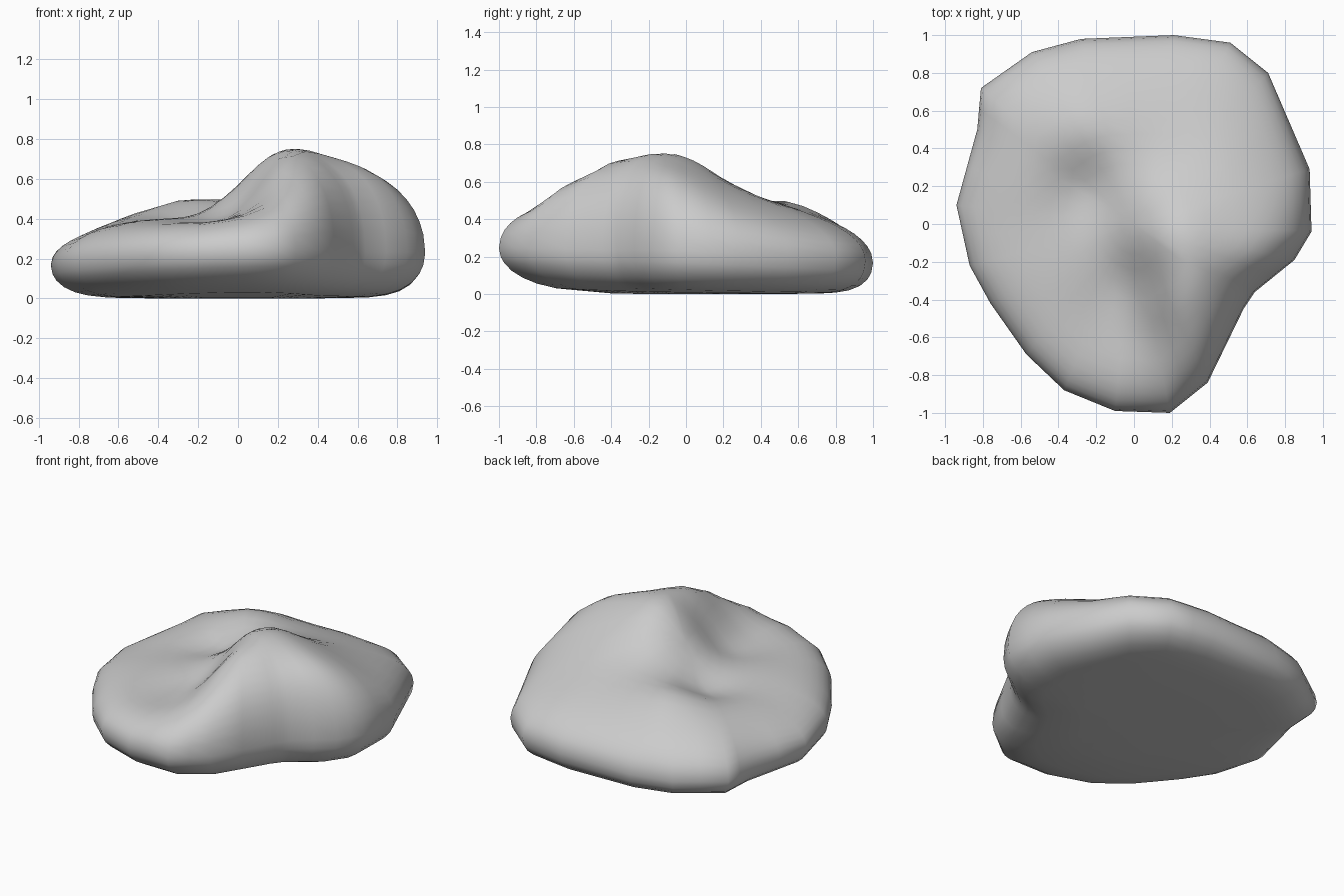
import bpy, bmesh, math

if "Cube" in bpy.data.objects:
    bpy.data.objects.remove(bpy.data.objects["Cube"])

# Widest outline of the boulder, seen from the top
OUTLINE = [(-.94, .10), (-.87, -.22), (-.76, -.42), (-.57, -.69), (-.37, -.88),
           (-.10, -.99), (.19, -1.0), (.39, -.84), (.58, -.45), (.64, -.36),
           (.85, -.19), (.94, -.04), (.93, .29), (.71, .80), (.51, .96),
           (.21, 1.0), (-.28, .98), (-.54, .91), (-.81, .72), (-.83, .50)]

# Sparse height marks of the top: x, y, z (peak, ridges, pit, lobes)
MARKS = [(.25, -.18, .745), (.5, -.1, .71), (.77, .02, .62), (0, 0, .57),
         (-.12, .1, .46), (-.25, .18, .39), (-.27, .5, .50), (-.27, .34, .45),
         (.2, .07, .69), (.25, .22, .60), (.2, .42, .51), (.5, .4, .51),
         (.75, .35, .48), (.4, .7, .43), (0, .75, .43), (-.1, .92, .39),
         (-.3, .75, .44), (-.55, .5, .43), (-.7, .65, .39), (-.6, .2, .40),
         (-.8, .1, .35), (-.4, 0, .39), (-.6, -.3, .39), (-.3, -.3, .40),
         (-.35, -.7, .40), (0, -.3, .47), (.05, -.6, .45), (.25, -.4, .70),
         (.28, -.7, .59), (.2, -.87, .50), (-.1, -.85, .42), (.45, -.35, .70),
         (.62, -.2, .70), (.6, .8, .40), (.12, -.12, .68), (.4, -.24, .73)]


def kernel(x, y, m):
    return math.sqrt((x - m[0]) ** 2 + (y - m[1]) ** 2 + .025)


def solve(rows):
    """Gauss-Jordan elimination of an augmented system."""
    n = len(rows)
    for i in range(n):
        p = max(range(i, n), key=lambda r: abs(rows[r][i]))
        rows[i], rows[p] = rows[p], rows[i]
        for r in range(n):
            if r != i:
                f = rows[r][i] / rows[i][i]
                rows[r] = [a - f * b for a, b in zip(rows[r], rows[i])]
    return [rows[i][n] / rows[i][i] for i in range(n)]


BASE = .4
WEIGHTS = solve([[kernel(m[0], m[1], k) for k in MARKS] + [m[2] - BASE] for m in MARKS])


def top_height(x, y):
    return BASE + sum(w * kernel(x, y, m) for w, m in zip(WEIGHTS, MARKS))


def waist(x, y):
    """Height of the widest line of the side."""
    return .2 + .03 * x - .04 * y


# Outline with a midpoint on every edge
ring = []
for a, b in zip(OUTLINE, OUTLINE[1:] + OUTLINE[:1]):
    ring += [a, ((a[0] + b[0]) / 2, (a[1] + b[1]) / 2)]
N = len(ring)

# Rings from the top centre over the rounded rim to the flat underside
T_TOP = [.08, .16, .24, .32, .4, .48, .56, .64, .72, .79, .85, .9, .94, .97, .99, 1]
T_BOTTOM = [.99, .97, .93, .87, .8, .7, .4]
bm = bmesh.new()


def add_ring(t, top):
    verts = []
    for px, py in ring:
        x, y = px * t, py * t
        mid = waist(px, py)
        # The underside curls up more at the front than at the back
        power = 6 if top else 7.5 + 3.5 * py
        round_off = math.sqrt(max(0, 1 - t ** power))
        z = mid + (top_height(x, y) - mid) * round_off if top else mid * (1 - round_off)
        verts.append(bm.verts.new((x, y, z)))
    return verts


rings = [add_ring(t, True) for t in T_TOP] + [add_ring(t, False) for t in T_BOTTOM]
apex = bm.verts.new((0, 0, top_height(0, 0)))
base = bm.verts.new((0, 0, 0))
for i in range(N):
    j = (i + 1) % N
    bm.faces.new((apex, rings[0][i], rings[0][j]))
    bm.faces.new((base, rings[-1][j], rings[-1][i]))
    for u, v in zip(rings, rings[1:]):
        bm.faces.new((u[i], v[i], v[j], u[j]))
bmesh.ops.recalc_face_normals(bm, faces=bm.faces)
for f in bm.faces:
    f.smooth = True

mesh = bpy.data.meshes.new("boulder")
bm.to_mesh(mesh)
bm.free()
bpy.context.collection.objects.link(bpy.data.objects.new("boulder", mesh))
